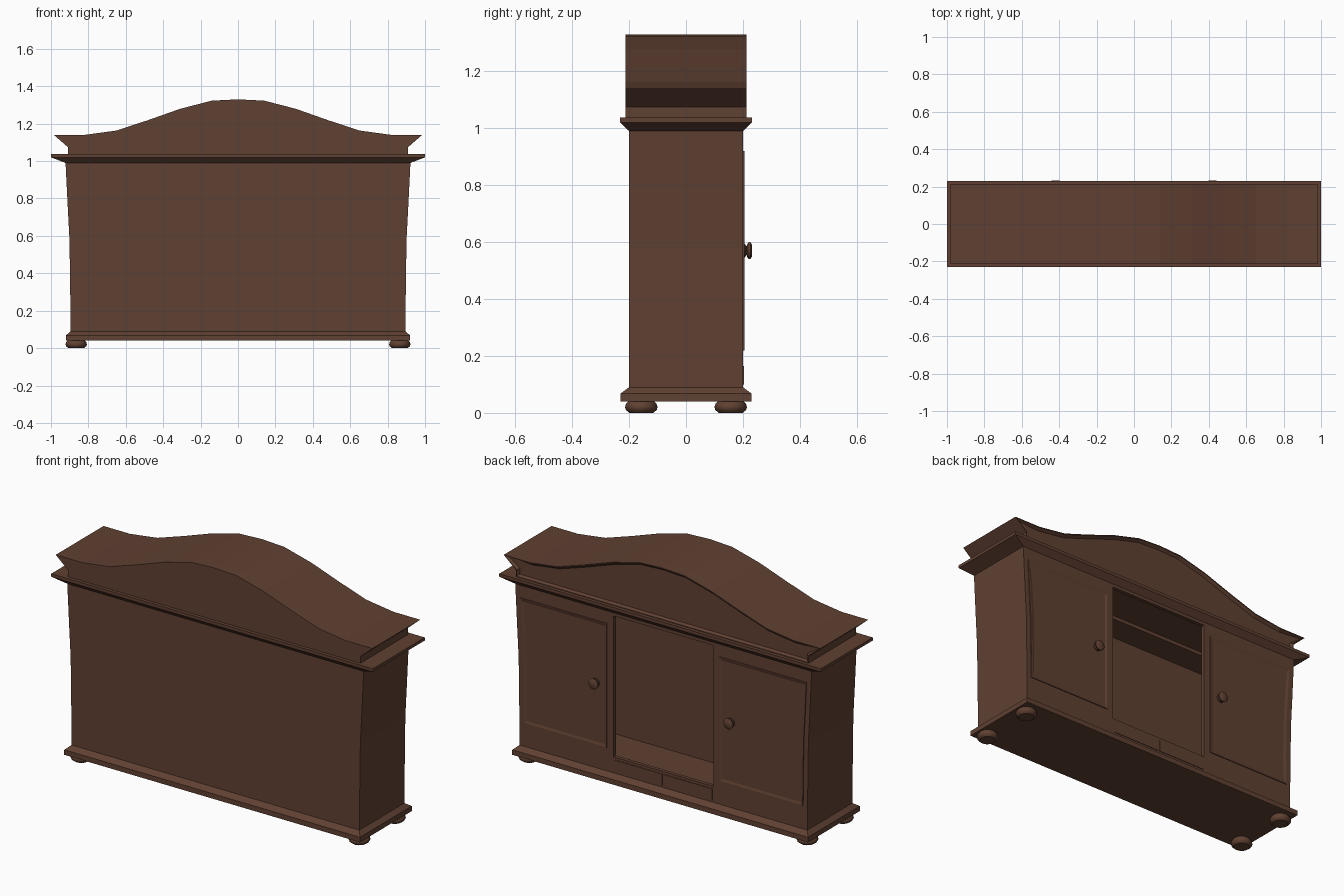
import bpy, bmesh, math

if "Cube" in bpy.data.objects:
    bpy.data.objects.remove(bpy.data.objects["Cube"])

wood = bpy.data.materials.new("dark_brown_wood")
wood.diffuse_color = (0.117, 0.052, 0.032, 1)
wood.use_nodes = True
wood.node_tree.nodes["Principled BSDF"].inputs["Base Color"].default_value = wood.diffuse_color


def finish(bm, name, smooth=False):
    bmesh.ops.recalc_face_normals(bm, faces=bm.faces)
    me = bpy.data.meshes.new(name)
    bm.to_mesh(me)
    bm.free()
    me.materials.append(wood)
    ob = bpy.data.objects.new(name, me)
    bpy.context.collection.objects.link(ob)
    if smooth:
        bpy.ops.object.select_all(action='DESELECT')
        ob.select_set(True)
        bpy.context.view_layer.objects.active = ob
        bpy.ops.object.shade_smooth_by_angle(angle=math.radians(40))
    return ob


def prism(name, pts, y0, y1, inset=0, depth=0):
    """Extrude an x-z outline along y; optionally inset its +y face."""
    bm = bmesh.new()
    a = [bm.verts.new((x, y0, z)) for x, z in pts]
    b = [bm.verts.new((x, y1, z)) for x, z in pts]
    n = len(pts)
    bm.faces.new(a)
    face = bm.faces.new(b)
    for i in range(n):
        j = (i + 1) % n
        bm.faces.new((a[i], a[j], b[j], b[i]))
    bmesh.ops.recalc_face_normals(bm, faces=bm.faces)
    if inset:
        bmesh.ops.inset_region(bm, faces=[face], thickness=inset * 0.3)
        bmesh.ops.inset_region(bm, faces=[face], thickness=inset * 0.7, depth=depth)
    return finish(bm, name)


def box(name, x0, x1, y0, y1, z0, z1):
    return prism(name, [(x0, z0), (x1, z0), (x1, z1), (x0, z1)], y0, y1)


def loft(name, rings, smooth=False):
    """Skin a stack of closed vertex rings and cap both ends."""
    bm = bmesh.new()
    vs = [[bm.verts.new(p) for p in r] for r in rings]
    n = len(vs[0])
    for a, b in zip(vs, vs[1:]):
        for i in range(n):
            j = (i + 1) % n
            bm.faces.new((a[i], a[j], b[j], b[i]))
    bm.faces.new(vs[0])
    bm.faces.new(vs[-1])
    return finish(bm, name, smooth)


def rect(z, x, y):
    return [(-x, -y, z), (x, -y, z), (x, y, z), (-x, y, z)]


def circle(r, n=12):
    return [(r * math.cos(2 * math.pi * i / n), r * math.sin(2 * math.pi * i / n)) for i in range(n)]


# Flared side outline of the body: (half width, height)
side = [(0.895, 0.09), (0.896, 0.22), (0.901, 0.58), (0.91, 0.75), (0.922, 0.99)]


def half_width(z):
    for (xa, za), (xb, zb) in zip(side, side[1:]):
        if z <= zb:
            return xa + (xb - xa) * (z - za) / (zb - za)
    return side[-1][0]


# Plinth and cornice
loft("plinth", [rect(0.04, 0.92, 0.23), rect(0.068, 0.92, 0.23), rect(0.09, 0.895, 0.2)])
loft("cornice", [rect(0.99, 0.922, 0.2), rect(1.02, 1.0, 0.231), rect(1.037, 1.0, 0.231)])

# Hollow body: back, inner ceiling, rails around the opening
prism("back_panel", side + [(-x, z) for x, z in reversed(side)], -0.2, -0.19)
box("ceiling_front", -0.9, 0.9, -0.04, 0.19, 0.982, 0.99)
box("ceiling_back", -0.89, 0.89, -0.19, -0.04, 0.962, 0.99)
box("opening_sill", -0.31, 0.31, 0.18, 0.2, 0.09, 0.18)
box("opening_top_rail", -0.31, 0.31, 0.18, 0.2, 0.972, 0.99)

for s, label in ((1, "left"), (-1, "right")):
    # Side wall and door-side wall
    wall = [(s * x, z) for x, z in side]
    prism(label + "_side_wall", wall + [(s * (x - 0.015), z) for x, z in reversed(side)], -0.19, 0.18)
    prism(label + "_face_wall", wall + [(s * 0.31, 0.99), (s * 0.31, 0.09)], 0.18, 0.2)
    # Door with recessed panel, outer edge following the flare
    edge = [(s * (half_width(z) - 0.027), z) for z in (0.22, 0.4, 0.58, 0.75, 0.92)]
    prism(label + "_door", edge + [(s * 0.35, 0.92), (s * 0.35, 0.22)], 0.195, 0.205, 0.024, -0.004)
    # Small drawer front below the opening
    xs = sorted((s * 0.006, s * 0.305))
    box(label + "_drawer_front", xs[0], xs[1], 0.195, 0.203, 0.1, 0.165)
    # Turned knob
    profile = [(0.024, 0.2), (0.024, 0.207), (0.015, 0.212), (0.028, 0.218), (0.03, 0.226), (0.02, 0.232)]
    loft(label + "_knob", [[(s * 0.42 + u, y, 0.57 + v) for u, v in circle(r)] for r, y in profile], True)
    # Bun feet
    for t, end in ((1, "back"), (-1, "front")):
        bun = [(0.042, 0), (0.054, 0.01), (0.057, 0.02), (0.054, 0.031), (0.044, 0.042)]
        loft(f"{label}_{end}_foot",
             [[(s * 0.865 + u, t * 0.157 + v, z) for u, v in circle(r)] for r, z in bun], True)

# Arched pediment with a shallow recessed face
arch = [(0.91, 1.037), (0.91, 1.075), (0.985, 1.14), (0.82, 1.14), (0.65, 1.163), (0.48, 1.219),
        (0.31, 1.279), (0.14, 1.323)]
prism("pediment", arch + [(0, 1.33)] + [(-x, z) for x, z in reversed(arch)], -0.212, 0.212, 0.018, -0.015)
